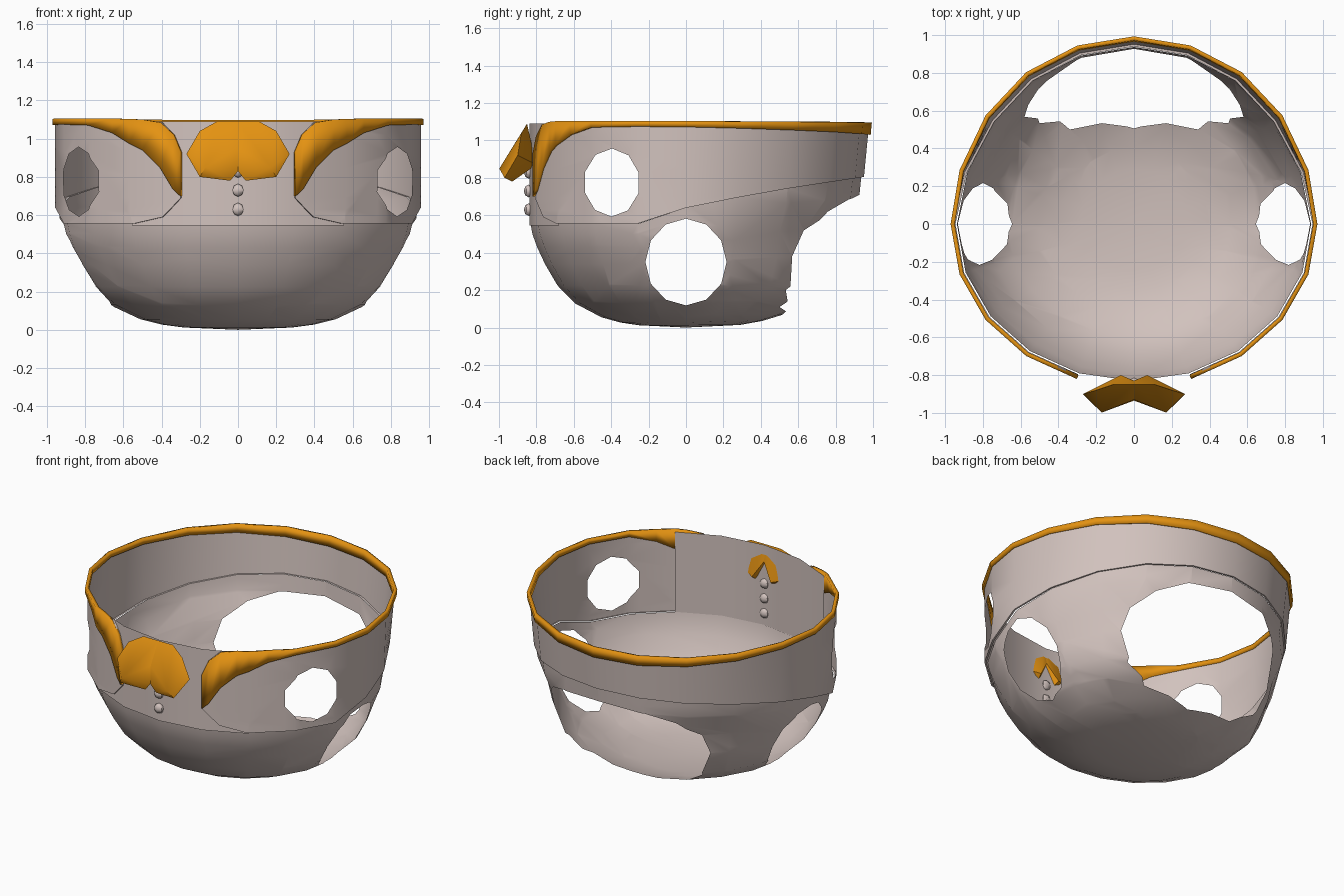
import bpy, bmesh, math
from mathutils import Vector

if "Cube" in bpy.data.objects:
    bpy.data.objects.remove(bpy.data.objects["Cube"])


def material(name, rgb):
    m = bpy.data.materials.new(name)
    m.diffuse_color = (*rgb, 1)
    m.use_nodes = True
    m.node_tree.nodes["Principled BSDF"].inputs["Base Color"].default_value = m.diffuse_color
    return m


CLOTH = material("pale_cloth", (0.64, 0.54, 0.51))
GOLD = material("gold_cloth", (0.78, 0.29, 0.006))


def interp(x, pts):
    if x <= pts[0][0]:
        return pts[0][1]
    for (x0, y0), (x1, y1) in zip(pts, pts[1:]):
        if x <= x1:
            return y0 + (y1 - y0) * (x - x0) / (x1 - x0)
    return pts[-1][1]


def plan(deg, s=1.0, off=0.0):
    """Point on the 20-sided plan outline; 0 degrees is the front, 90 is +x."""
    def corner(k):
        a = math.radians(18 * k)
        c = math.cos(a)
        ry = 0.838 if c > 0 else 0.838 + 0.13 * min(1, -c * 1.5)
        return Vector((math.sin(a) * (0.945 * s + off), -c * (ry * s + off), 0))
    k = math.floor(deg / 18 + 1e-6)
    return corner(k).lerp(corner(k + 1), deg / 18 - k)


def point(deg, z, s=1.0, off=0.0):
    p = plan(deg, s, off)
    p.z = z
    return p


def hem(deg):
    return interp(plan(deg).y, [(-1, .555), (-.2, .555), (0, .64), (.4, .72), (1, .81)])


def back(deg):
    w = max(0.0, min(1.0, -math.cos(math.radians(deg)) * 1.4))
    return w * w * (3 - 2 * w)


def wall(deg, z, off=0.0):
    """Upper wall: vertical, with a slight lean at the back."""
    return point(deg, z, 1 - 0.03 * back(deg) * max(0, 1.1 - z) / 0.3, off)


def grid(rows, closed=False):
    bm = bmesh.new()
    vs = [[bm.verts.new(p) for p in r] for r in rows]
    n = len(rows[0])
    for a, b in zip(vs, vs[1:]):
        for i in range(n if closed else n - 1):
            j = (i + 1) % n
            bm.faces.new((a[i], a[j], b[j], b[i]))
    bmesh.ops.remove_doubles(bm, verts=bm.verts, dist=1e-5)
    return bm


def cut_hole(bm, poly, axis, sign):
    """Cut a convex counter-clockwise outline (u, z) through one side of the shell."""
    u = 1 - axis
    planes = []

    def candidates():
        out = []
        for f in bm.faces:
            c = f.calc_center_median()
            if c[axis] * sign > 0.2 and all((c - p).dot(n) < 0 for p, n in planes):
                out.append(f)
        return out

    for (u0, z0), (u1, z1) in zip(poly, poly[1:] + poly[:1]):
        p, n = Vector((0, 0, z0)), Vector((0, 0, -(u1 - u0)))
        p[u], n[u] = u0, z1 - z0
        n.normalize()
        fs = candidates()
        geom = fs + list({e for f in fs for e in f.edges}) + list({v for f in fs for v in f.verts})
        bmesh.ops.bisect_plane(bm, geom=geom, dist=1e-5, plane_co=p, plane_no=n)
        planes.append((p, n))
    bmesh.ops.delete(bm, geom=candidates(), context='FACES')


def oval(cu, cz, ru, rz, n, turn=0.0):
    return [(cu + ru * math.cos(2 * math.pi * i / n + turn),
             cz + rz * math.sin(2 * math.pi * i / n + turn)) for i in range(n)]


def finish(bm, name, mat, angle=40, thick=0):
    me = bpy.data.meshes.new(name)
    bm.to_mesh(me)
    bm.free()
    ob = bpy.data.objects.new(name, me)
    bpy.context.collection.objects.link(ob)
    me.materials.append(mat)
    bpy.ops.object.select_all(action='DESELECT')
    ob.select_set(True)
    bpy.context.view_layer.objects.active = ob
    bpy.ops.object.shade_smooth_by_angle(angle=math.radians(angle))
    if thick:
        m = ob.modifiers.new("thickness", 'SOLIDIFY')
        m.thickness, m.offset = thick, -1
    return ob


# Lower bowl: (front scale, front z, back scale, back z), blended around the body
profile = [(0, 0, 0, 0), (.3, .012, .3, .014), (.42, .027, .42, .035), (.54, .055, .54, .07),
           (.71, .13, .70, .14), (.82, .225, .80, .22), (.90, .34, .86, .38),
           (.95, .43, .89, .52), (.98, .50, .955, .68), (.992, None, .968, None)]
ring = [18 * k for k in range(20)]
rows = []
for sf, zf, sb, zb in profile:
    row = []
    for d in ring:
        w = back(d)
        z = hem(d) if zf is None else zf + (zb - zf) * w
        row.append(point(d, z, sf + (sb - sf) * w))
    rows.append(row)
bowl = grid(rows, True)
for side in (1, -1):                                  # leg holes
    cut_hole(bowl, oval(0, .35, .217, .232, 12), 0, side)
half = [(.34, .11), (.5, .2), (.58, .38), (.56, .52), (.46, .62), (.3, .685)]
cut_hole(bowl, [(0, .065)] + half + [(0, .71)] + [(-x, z) for x, z in half[::-1]], 1, 1)  # rear hole
finish(bowl, "lower_bowl", CLOTH)

# Shirt front panel behind the jacket opening
finish(grid([[wall(d, z) for d in (-36, -18, 0, 18, 36)] for z in (.545, .8, 1.09)]),
       "shirt_front", CLOTH)

# Jacket with a curved front opening and a small turned-in lip
opening = [(.555, .55), (.59, .4), (.69, .3), (.93, .3), (1.02, .34), (1.09, .41)]
rows = []
for i, zf in enumerate([.555, .555, .59, .63, .69, .80, .93, 1.02, 1.09]):
    off = 0.0 if i == 0 else 0.012
    a0 = math.degrees(math.asin(interp(zf, opening) / .957))
    t = (zf - .555) / .535
    cols = [(a0, 0)] + [(a, off) for a in [a0] + ring[2:19] + [360 - a0]] + [(360 - a0, 0)]
    rows.append([wall(a, hem(a) + (1.09 - hem(a)) * t, o) for a, o in cols])
jacket = grid(rows)
for side in (1, -1):                                  # arm holes
    cut_hole(jacket, oval(-.397, .775, .15, .182, 10, .3), 0, side)
finish(jacket, "jacket", CLOTH)

# Gold collar and lapels: (angle, lower z, upper z)
lapel = [(18.2, .70, .93), (20.7, .735, 1.02), (25.3, .85, 1.085), (31.4, .94, 1.10),
         (36, .975, 1.103), (43.4, 1.03, 1.105), (54, 1.07, 1.105), (72, 1.074, 1.105),
         (90, 1.072, 1.104), (108, 1.065, 1.102), (126, 1.055, 1.10), (144, 1.045, 1.098),
         (162, 1.035, 1.096), (180, 1.03, 1.095)]
full = lapel + [(360 - a, lo, hi) for a, lo, hi in lapel[-2::-1]]
finish(grid([[wall(a, lo, .026) for a, lo, hi in full],
             [wall(a, hi, .026) for a, lo, hi in full]]), "collar", GOLD, 40, .022)

# Bow: two mirrored lobes
bow_half = [(0, -.85, 1.09), (.11, -.85, 1.09), (.2, -.88, 1.04), (.27, -.90, .92),
            (.2, -.97, .80), (.04, -.93, .78), (0, -.935, .83), (.17, -.998, .85),
            (0, -.93, .95), (.07, -.80, .87), (0, -.83, .98)]
for side, label in ((1, "right"), (-1, "left")):
    bm = bmesh.new()
    for x, y, z in bow_half:
        bm.verts.new((x * side, y, z))
    res = bmesh.ops.convex_hull(bm, input=bm.verts)
    bmesh.ops.delete(bm, geom=[v for v in bm.verts if not v.link_faces], context='VERTS')
    bmesh.ops.recalc_face_normals(bm, faces=bm.faces)
    finish(bm, "bow_" + label, GOLD, 40)

# Shirt buttons
for i, z in enumerate((.63, .73, .83)):
    bm = bmesh.new()
    bmesh.ops.create_uvsphere(bm, u_segments=6, v_segments=4, radius=.034)
    for v in bm.verts:
        v.co = Vector((v.co.x, v.co.y * .8 - .84, v.co.z + z))
    finish(bm, "button_%d" % (i + 1), CLOTH, 60)
